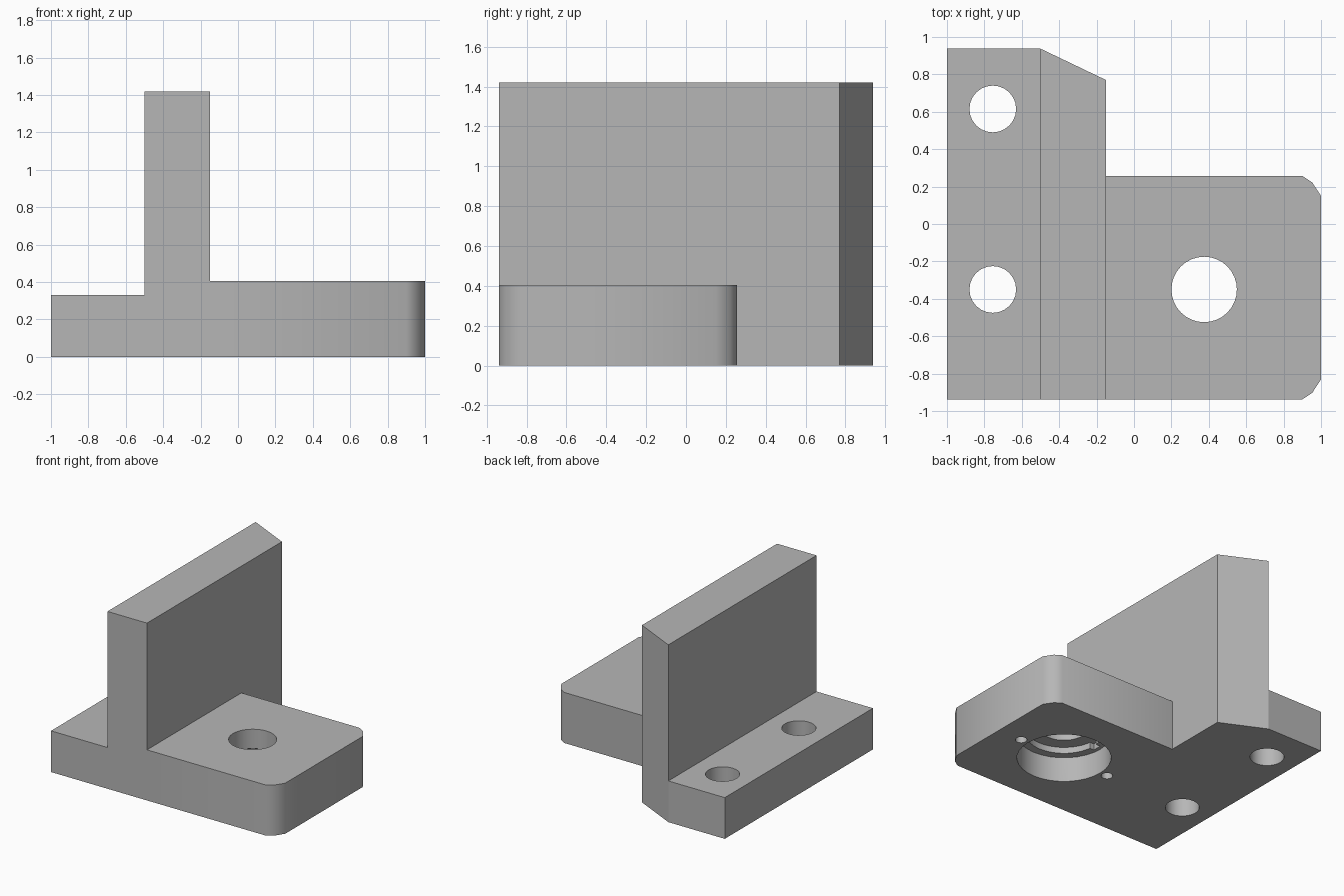
import bpy, bmesh, math

cube = bpy.data.objects.get("Cube")
if cube:
    bpy.data.objects.remove(cube, do_unlink=True)

grey = bpy.data.materials.new("plain_grey")
grey.use_nodes = True
colour = (0.47, 0.47, 0.47, 1)
grey.diffuse_color = colour
grey.node_tree.nodes["Principled BSDF"].inputs["Base Color"].default_value = colour


def prism(name, outline, z0, z1):
    """Extrude a counter-clockwise plan outline from z0 to z1."""
    bm = bmesh.new()
    face = bm.faces.new([bm.verts.new((x, y, z0)) for x, y in outline])
    top = bmesh.ops.extrude_face_region(bm, geom=[face])["geom"]
    for v in top:
        if isinstance(v, bmesh.types.BMVert):
            v.co.z = z1
    bmesh.ops.recalc_face_normals(bm, faces=bm.faces)
    mesh = bpy.data.meshes.new(name)
    bm.to_mesh(mesh)
    bm.free()
    mesh.materials.append(grey)
    obj = bpy.data.objects.new(name, mesh)
    bpy.context.collection.objects.link(obj)
    return obj


def circle(x, y, r, n=24):
    return [(x + r * math.cos(2 * math.pi * i / n),
             y + r * math.sin(2 * math.pi * i / n)) for i in range(n)]


def rect(x0, x1, y0, y1):
    return [(x0, y0), (x1, y0), (x1, y1), (x0, y1)]


def cut(obj, outline, z0, z1):
    """Subtract a prism from an object and discard the cutter."""
    cutter = prism("cutter", outline, z0, z1)
    cutter.hide_render = True
    mod = obj.modifiers.new("cut", "BOOLEAN")
    mod.operation, mod.solver, mod.object = "DIFFERENCE", "EXACT", cutter
    bpy.context.view_layer.objects.active = obj
    bpy.ops.object.modifier_apply(modifier=mod.name)
    bpy.data.objects.remove(cutter, do_unlink=True)


def smooth(obj):
    bpy.ops.object.select_all(action="DESELECT")
    obj.select_set(True)
    bpy.context.view_layer.objects.active = obj
    bpy.ops.object.shade_smooth_by_angle(angle=math.radians(40))


FRONT, BACK = -0.9375, 0.9375
WALL_L, WALL_R = -0.5, -0.15
BORE_X, HOLE_Y = 0.375, -0.35

# Mounting flange with two bolt holes
flange = prism("mounting_flange", rect(-1, WALL_L, FRONT, BACK), 0, 0.33)
for y in (HOLE_Y, 0.615):
    cut(flange, circle(-0.755, y, 0.125), -0.1, 0.5)
smooth(flange)

# Upright wall with a slanted back end
prism("upright_wall", [(WALL_L, FRONT), (WALL_R, FRONT), (WALL_R, 0.77), (WALL_L, BACK)], 0, 1.42)

# Thick plate with eased outer corners
plate_back = 0.257
plate = prism("bearing_plate", [
    (WALL_R, FRONT), (0.9, FRONT), (0.953, FRONT + 0.035), (1, FRONT + 0.107),
    (1, plate_back - 0.107), (0.953, plate_back - 0.035), (0.9, plate_back),
    (WALL_R, plate_back)], 0, 0.405)

# Stepped bore, wide underneath and narrow on top
for radius, top in ((0.175, 0.5), (0.28, 0.25), (0.345, 0.2)):
    cut(plate, circle(BORE_X, HOLE_Y, radius, 32), -0.1, top)

# Key slots in the bore step, and blind pin holes on both sides
for side in (-1, 1):
    x = BORE_X + side * 0.28
    cut(plate, rect(x - 0.035, x + 0.035, HOLE_Y - 0.035, HOLE_Y + 0.035), 0.1, 0.25)
    cut(plate, circle(BORE_X + side * 0.41, HOLE_Y, 0.043, 16), -0.1, 0.15)
smooth(plate)
